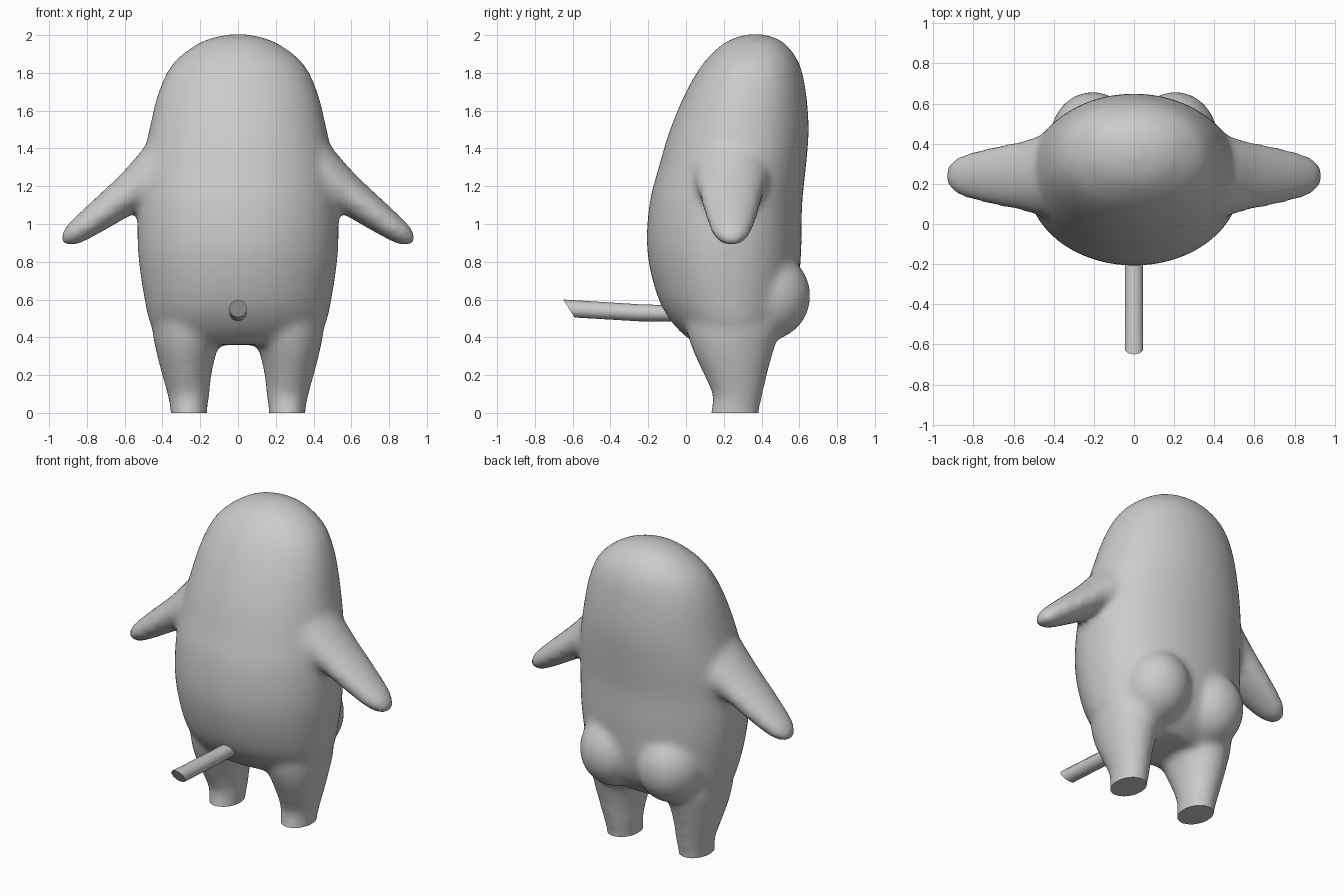
import bpy, bmesh, math
from mathutils import Vector

if "Cube" in bpy.data.objects:
    bpy.data.objects.remove(bpy.data.objects["Cube"])

grey = bpy.data.materials.new("light grey")
grey.diffuse_color = (0.6, 0.6, 0.6, 1)
grey.use_nodes = True
grey.node_tree.nodes["Principled BSDF"].inputs["Base Color"].default_value = grey.diffuse_color


def loft(bm, rings):
    """Skin a list of closed rings and cap both ends."""
    loops = [[bm.verts.new(p) for p in ring] for ring in rings]
    n = len(loops[0])
    for a, b in zip(loops, loops[1:]):
        for i in range(n):
            j = (i + 1) % n
            bm.faces.new((a[i], a[j], b[j], b[i]))
    bm.faces.new(loops[0][::-1])
    bm.faces.new(loops[-1])


def flat_ring(cx, hw, y0, y1, cy, z, n=40, back_pow=1.0):
    """Horizontal ring with separate front and back depth."""
    pts = []
    for i in range(n):
        t = 2 * math.pi * i / n
        c, s = math.cos(t), math.sin(t)
        if s > 0:
            s = s ** back_pow
        pts.append(Vector((cx + hw * c, cy + s * (y1 - cy if s > 0 else cy - y0), z)))
    return pts


def spline(rows, steps=4):
    """Catmull-Rom refinement of a profile table."""
    out = []
    for i in range(len(rows) - 1):
        p = [rows[max(0, min(len(rows) - 1, i + k))] for k in (-1, 0, 1, 2)]
        for s in range(steps):
            t = s / steps
            out.append([0.5 * (2 * b + (c - a) * t + (2 * a - 5 * b + 4 * c - d) * t * t
                               + (3 * b - a - 3 * c + d) * t ** 3) for a, b, c, d in zip(*p)])
    return out + [rows[-1]]


def finish(bm, name):
    bmesh.ops.recalc_face_normals(bm, faces=bm.faces)
    me = bpy.data.meshes.new(name)
    bm.to_mesh(me)
    bm.free()
    me.materials.append(grey)
    ob = bpy.data.objects.new(name, me)
    bpy.context.collection.objects.link(ob)
    return ob


bm = bmesh.new()

# torso and head: z, half width, front y, back y, centre y
torso = [(0.36, 0.36, 0.06, 0.42, 0.25), (0.45, 0.455, -0.05, 0.52, 0.24),
         (0.60, 0.495, -0.145, 0.585, 0.22), (0.85, 0.53, -0.205, 0.61, 0.21),
         (1.10, 0.53, -0.195, 0.615, 0.22), (1.30, 0.51, -0.145, 0.635, 0.25),
         (1.50, 0.47, -0.085, 0.65, 0.27), (1.70, 0.42, 0.0, 0.635, 0.30),
         (1.85, 0.345, 0.09, 0.60, 0.33), (1.95, 0.22, 0.19, 0.53, 0.36),
         (1.99, 0.12, 0.27, 0.46, 0.37), (2.005, 0.03, 0.34, 0.40, 0.37)]
loft(bm, [flat_ring(0, w, a, b, c, z, back_pow=0.85) for z, w, a, b, c in spline(torso)])

# legs: z, inner x, outer x, front y, back y
legs = [(-0.1, 0.165, 0.355, 0.13, 0.385), (0.0, 0.163, 0.357, 0.13, 0.387),
        (0.09, 0.152, 0.372, 0.14, 0.405), (0.20, 0.14, 0.402, 0.095, 0.43),
        (0.33, 0.11, 0.435, 0.035, 0.465), (0.45, 0.06, 0.455, 0.0, 0.50),
        (0.55, 0.06, 0.44, 0.0, 0.50)]
# arms: x, z, half thickness, half depth
arms = [(0.36, 1.27, 0.20, 0.22), (0.46, 1.225, 0.15, 0.20), (0.57, 1.165, 0.108, 0.17),
        (0.70, 1.07, 0.088, 0.145), (0.83, 0.975, 0.068, 0.112),
        (0.89, 0.932, 0.052, 0.082), (0.93, 0.903, 0.02, 0.035)]
for side in (-1, 1):
    loft(bm, [flat_ring(side * (i + o) / 2, (o - i) / 2, f, b, (f + b) / 2, z, 24)
              for z, i, o, f, b in spline(legs)])
    rings = []
    for x, z, rv, ry in spline(arms):
        ring = []
        for k in range(24):
            t = 2 * math.pi * k / 24
            v = rv * math.cos(t)
            ring.append(Vector((side * (x + 0.58 * v), 0.24 + ry * math.sin(t), z + 0.81 * v)))
        rings.append(ring)
    loft(bm, rings)
    # rounded seat
    ball = bmesh.ops.create_uvsphere(bm, u_segments=32, v_segments=20, radius=1)
    for v in ball["verts"]:
        v.co = Vector((side * 0.205 + 0.215 * v.co.x, 0.42 + 0.24 * v.co.y, 0.62 + 0.24 * v.co.z))

# fuse the parts into one soft skin
raw = finish(bm, "body")
m = raw.modifiers.new("fuse", 'REMESH')
m.mode = 'VOXEL'
m.voxel_size = 0.022
m = raw.modifiers.new("soften", 'SMOOTH')
m.factor = 0.5
m.iterations = 10
fused = bpy.data.meshes.new_from_object(raw.evaluated_get(bpy.context.evaluated_depsgraph_get()))
bpy.data.objects.remove(raw)

# flat soles
bm = bmesh.new()
bm.from_mesh(fused)
bmesh.ops.bisect_plane(bm, geom=bm.verts[:] + bm.edges[:] + bm.faces[:],
                       plane_co=(0, 0, 0), plane_no=(0, 0, -1), clear_outer=True)
bmesh.ops.holes_fill(bm, edges=[e for e in bm.edges if e.is_boundary])
body = finish(bm, "body")

# slightly bent front rod with a slanted end: y of top, y of bottom, top z, bottom z
bm = bmesh.new()
rod = [(0.05, 0.05, 0.565, 0.485), (-0.25, -0.25, 0.575, 0.485), (-0.65, -0.59, 0.60, 0.505)]
rings = []
for yt, yb, zt, zb in rod:
    ring = []
    for k in range(10):
        t = 2 * math.pi * k / 10
        h = (1 + math.cos(t)) / 2
        ring.append(Vector((0.047 * math.sin(t), yb + (yt - yb) * h, zb + (zt - zb) * h)))
    rings.append(ring)
loft(bm, rings)
front_rod = finish(bm, "front_rod")

for ob in (body, front_rod):
    bpy.ops.object.select_all(action='DESELECT')
    ob.select_set(True)
    bpy.context.view_layer.objects.active = ob
    bpy.ops.object.shade_smooth_by_angle(angle=math.radians(45))
